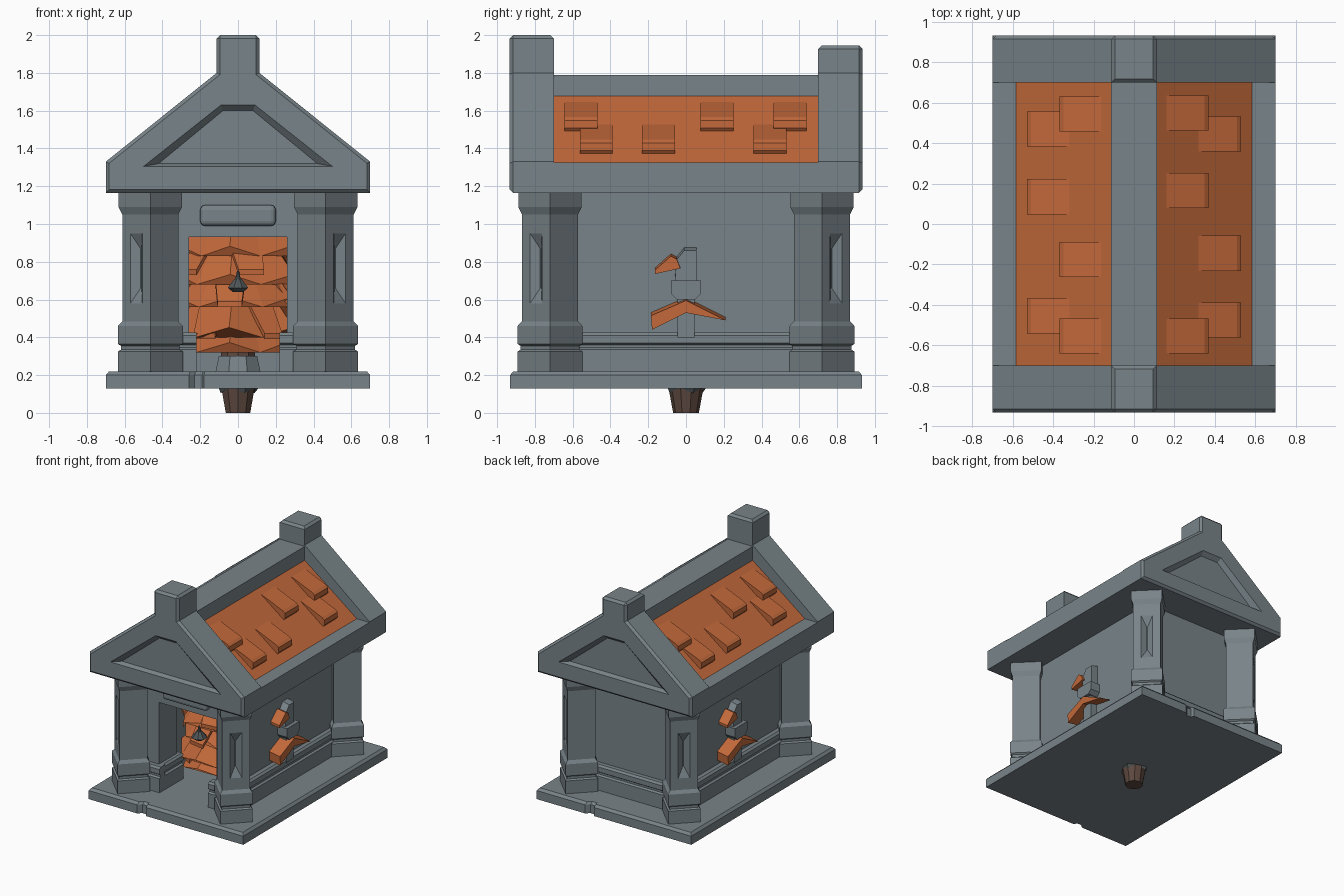
import bpy, bmesh, math, random
from mathutils import Matrix, Vector

random.seed(4)
cube = bpy.data.objects.get("Cube")
if cube:
    bpy.data.objects.remove(cube, do_unlink=True)


def material(name, rgb):
    m = bpy.data.materials.new(name)
    m.use_nodes = True
    m.diffuse_color = (*rgb, 1)
    m.node_tree.nodes["Principled BSDF"].inputs["Base Color"].default_value = (*rgb, 1)
    return m


STONE = material("grey stone", (0.19, 0.23, 0.25))
ORANGE = material("orange", (0.54, 0.14, 0.043))
BROWN = material("brown wood", (0.11, 0.065, 0.05))
IRON = material("dark iron", (0.08, 0.095, 0.1))


def finish(name, bm, mat):
    bmesh.ops.recalc_face_normals(bm, faces=bm.faces)
    me = bpy.data.meshes.new(name)
    bm.to_mesh(me)
    bm.free()
    me.materials.append(mat)
    ob = bpy.data.objects.new(name, me)
    bpy.context.scene.collection.objects.link(ob)
    return ob


def place(axis, u, v, w):
    return {"x": (w, u, v), "y": (u, w, v), "z": (u, v, w)}[axis]


def loft(rings):
    """Skin equal-length rings of points and cap both ends."""
    bm = bmesh.new()
    vs = [[bm.verts.new(p) for p in ring] for ring in rings]
    n = len(vs[0])
    for a, b in zip(vs, vs[1:]):
        for i in range(n):
            j = (i + 1) % n
            bm.faces.new((a[i], a[j], b[j], b[i]))
    bm.faces.new(vs[0])
    bm.faces.new(vs[-1])
    bmesh.ops.recalc_face_normals(bm, faces=bm.faces)
    return bm


def prism(name, outline, axis, lo, hi, mat=STONE):
    return finish(name, loft([[place(axis, u, v, w) for u, v in outline] for w in (lo, hi)]), mat)


def box(name, x0, x1, y0, y1, z0, z1):
    return prism(name, [(x0, y0), (x1, y0), (x1, y1), (x0, y1)], "z", z0, z1)


def mirrored(half):
    return half + [(-u, v) for u, v in reversed(half)]


def cut(ob, cutter):
    mod = ob.modifiers.new("cut", "BOOLEAN")
    mod.object = cutter
    mod.solver = "EXACT"
    deps = bpy.context.evaluated_depsgraph_get()
    me = bpy.data.meshes.new_from_object(ob.evaluated_get(deps))
    ob.modifiers.clear()
    ob.data = me
    bpy.data.objects.remove(cutter, do_unlink=True)


# Floor slab with a nick in the front and back edges
half_edge = [(-0.7, -0.932), (-0.26, -0.932), (-0.23, -0.905), (-0.19, -0.905),
             (-0.18, -0.932), (0.7, -0.932)]
outline = half_edge + [(-x, -y) for x, y in half_edge]
inner = [(x * 0.975, y * 0.98) for x, y in outline]
finish("floor_slab", loft([[(x, y, 0.13) for x, y in outline], [(x, y, 0.2) for x, y in outline],
                           [(x, y, 0.22) for x, y in inner]]), STONE)

# Walls and deep doorway, set behind the pillar centres
WX, WY, REVEAL = 0.412, 0.65, -0.42
for s, side in ((-1, "right"), (1, "left")):
    box(side + "_wall", *sorted((s * (WX - 0.05), s * WX)), -WY, WY, 0.21, 1.18)
    box(side + "_door_jamb", *sorted((s * 0.26, s * (WX - 0.01))), -WY, REVEAL, 0.21, 1.18)
box("back_wall", -WX, WX, WY - 0.05, WY, 0.21, 1.18)
box("door_lintel", -0.27, 0.27, -WY, REVEAL, 0.93, 1.18)
plaque = box("door_plaque", -0.2, 0.2, -WY - 0.05, -WY + 0.02, 0.99, 1.1)
bev = plaque.modifiers.new("round", "BEVEL")
bev.width = 0.025
bev.segments = 3

# Skirting moulding round the walls and into the doorway
skirt = [(-0.02, 0.21), (0.05, 0.21), (0.05, 0.335), (0.035, 0.345), (0.035, 0.36),
         (0.05, 0.37), (0.05, 0.41), (0.035, 0.425), (-0.02, 0.425)]
for s, side in ((-1, "right"), (1, "left")):
    prism(side + "_skirting", [(s * (WX + d), z) for d, z in skirt], "y", -WY, WY)
    prism(side + "_front_skirting", [(-WY - d, z) for d, z in skirt], "x",
          *sorted((s * 0.22, s * WX)))
    prism(side + "_reveal_skirting", [(s * (0.27 - d), z) for d, z in skirt], "y",
          -WY - 0.03, REVEAL + 0.03)
prism("back_skirting", [(WY + d, z) for d, z in skirt], "x", -WX, WX)


# Corner pillars turned diagonally, with a V-shaped trough on the outer face
def pillar(name, sx, sy):
    profile = [(0.172, 0.21), (0.172, 0.325), (0.155, 0.335), (0.155, 0.355), (0.172, 0.365),
               (0.172, 0.46), (0.148, 0.485), (0.148, 1.05), (0.168, 1.09), (0.168, 1.18)]
    bm = loft([[(r, 0, z), (0, r, z), (-r, 0, z), (0, -r, z)] for r, z in profile])
    out = Vector((sx, sy, 0)).normalized()
    across = Vector((-out.y, out.x, 0))
    panel = max(bm.faces, key=lambda f: f.calc_area() * f.normal.dot(out))
    face = panel.calc_center_median().dot(out)
    for half, z0, z1, depth in ((0.044, 0.58, 0.95, 0), (0.004, 0.66, 0.87, 0.035)):
        bmesh.ops.inset_individual(bm, faces=[panel], thickness=0.01)
        for v in panel.verts:
            u = math.copysign(half, v.co.dot(across))
            v.co = out * (face - depth) + across * u + Vector((0, 0, z1 if v.co.z > 0.77 else z0))
    bm.transform(Matrix.Translation((sx * 0.464, sy * 0.72, 0)))
    finish(name, bm, STONE)


for sx, side in ((-1, "right"), (1, "left")):
    for sy, end in ((-1, "front"), (1, "back")):
        pillar(f"{end}_{side}_pillar", sx, sy)

# Gables with a square finial, chamfered outer rim and a sunk field
for s, end, top in ((-1, "front", 2.0), (1, "back", 1.945)):
    shape = mirrored([(0.7, 1.165), (0.7, 1.33), (0.113, 1.8), (0.113, top)])
    y_face, y_back = s * 0.934, s * 0.7
    bm = loft([[(x, y, z) for x, z in shape] for y in (y_face, y_back)])
    rim = [e for e in bm.edges if all(abs(v.co.y - y_face) < 0.001 for v in e.verts)
           or all(v.co.z > top - 0.001 for v in e.verts)]
    bmesh.ops.bevel(bm, geom=rim, offset=0.018, segments=1, affect="EDGES")
    gable = finish(end + "_gable", bm, STONE)
    field = mirrored([(0.5, 1.305), (0.09, 1.63)])
    sunk = mirrored([(0.42, 1.32), (0.08, 1.6)])
    rings = ((field, s * 0.96), (field, y_face), (sunk, s * 0.9))
    cut(gable, finish("field_cutter", loft([[(x, y, z) for x, z in ring] for ring, y in rings]),
                      STONE))

# Roof body: stone eaves and ridge, orange slopes
roof = prism("roof", mirrored([(0.7, 1.165), (0.7, 1.325), (0.585, 1.325), (0.113, 1.677),
                               (0.113, 1.79)]), "y", -0.7, 0.7)
roof.data.materials.append(ORANGE)
for f in roof.data.polygons:
    if f.normal.z > 0.3 and abs(f.normal.x) > 0.3:
        f.material_index = 1

# Raised roof tiles: side, inner edge, centre along the roof
tiles = [(1, 0.16, 0.55), (1, 0.32, 0.445), (1, 0.16, 0.165), (1, 0.32, -0.145),
         (1, 0.16, -0.555), (1, 0.32, -0.475), (-1, 0.32, 0.47), (-1, 0.16, 0.545),
         (-1, 0.32, 0.135), (-1, 0.16, -0.175), (-1, 0.32, -0.455), (-1, 0.16, -0.555)]


def slope(x):
    return 1.325 + (0.585 - x) * 0.746


for i, (s, x, y) in enumerate(tiles):
    e = x + 0.21
    side = [(x, slope(x) - 0.01), (x, slope(x) + 0.003), (e - 0.02, slope(e) + 0.08),
            (e, slope(e) + 0.063), (e, slope(e) + 0.022), (e - 0.02, slope(e) - 0.005)]
    prism(f"roof_tile_{i + 1}", [(s * u, z) for u, z in side], "y", y - 0.087, y + 0.087, ORANGE)


# Ornaments breaking through the side walls; leaves sag outwards
def side_ornament(side, s):
    def part(name, pts, depth, mat, sag=0.0):
        rings = [[(s * x, s * y, z - d) for y, z in pts] for x, d in ((0.39, 0), (depth, sag))]
        finish(f"{side}_{name}", loft(rings), mat)
    part("lower_post", [(-0.045, 0.4), (0.045, 0.4), (0.045, 0.62), (-0.045, 0.62)], 0.47, STONE)
    part("collar", [(-0.05, 0.6), (0.05, 0.6), (0.08, 0.63), (0.08, 0.7), (-0.08, 0.7),
                    (-0.08, 0.63)], 0.5, STONE)
    part("upper_post", [(-0.06, 0.7), (0.055, 0.7), (0.055, 0.88), (-0.01, 0.88),
                        (-0.05, 0.83)], 0.47, STONE, 0.02)
    part("lower_leaf", [(-0.18, 0.46), (0, 0.55), (0.21, 0.51), (0, 0.615), (-0.185, 0.535)],
         0.51, ORANGE, 0.02)
    part("upper_leaf", [(-0.165, 0.75), (-0.03, 0.78), (-0.05, 0.83), (-0.08, 0.845),
                        (-0.165, 0.77)], 0.49, ORANGE, 0.015)


side_ornament("left", 1)
side_ornament("right", -1)


# Leafy tree inside, its trunk passing through the floor
STRETCH = 1.25


def cone(name, r0, r1, z0, z1, n, mat, jag=0.0, y=0.0, stretch=1.0):
    rings = []
    for r, z in ((r0, z0), (r1, z1)):
        ring = []
        for i in range(n):
            a = math.tau * (i + 0.5) / n
            k = r * (1 - random.random() * jag)
            drop = jag * 0.35 * (i % 2) * (r / max(r0, r1))
            ring.append((k * math.cos(a), y + k * stretch * math.sin(a), z + drop))
        rings.append(ring)
    return finish(name, loft(rings), mat)


cone("trunk", 0.068, 0.105, 0, 0.2, 10, BROWN)
cone("trunk_upper", 0.1, 0.06, 0.2, 0.9, 10, BROWN)
cone("root_band", 0.1, 0.115, 0.105, 0.128, 8, IRON, 0.1)
cone("tree_base", 0.13, 0.11, 0.21, 0.3, 8, STONE)
for i, (z, h, r) in enumerate([(0.32, 0.2, 0.39), (0.4, 0.25, 0.4), (0.56, 0.25, 0.38),
                               (0.68, 0.27, 0.4), (0.83, 0.3, 0.39)]):
    cone(f"leaf_layer_{i + 1}", r, 0.2, z, z + h, 13, ORANGE, 0.15, stretch=STRETCH)

# Leaf blades hanging round the layers
for i in range(18):
    a = math.tau * i / 18 + random.uniform(-0.1, 0.1)
    z = 0.42 + 0.17 * (i % 3)
    out = Vector((math.cos(a), STRETCH * math.sin(a), 0))
    across = Vector((-math.sin(a), math.cos(a), 0))
    top, tip = out * 0.2 + Vector((0, 0, z + 0.2)), out * 0.38 + Vector((0, 0, z - 0.03))
    w = random.uniform(0.07, 0.1)
    ring = [top - across * w, tip - across * w * 0.4, tip + across * w, top + across * w]
    up = Vector((0, 0, 0.03))
    finish(f"leaf_blade_{i + 1}", loft([ring, [p + up for p in ring]]), ORANGE)

# Small hanging lamp facing the door
for name, r0, r1, z0, z1 in (("bowl", 0.03, 0.055, 0.64, 0.66), ("shade", 0.06, 0.02, 0.66, 0.71),
                             ("cap", 0.015, 0.006, 0.71, 0.75)):
    cone("lamp_" + name, r0, r1, z0, z1, 8, IRON, y=-0.5)
